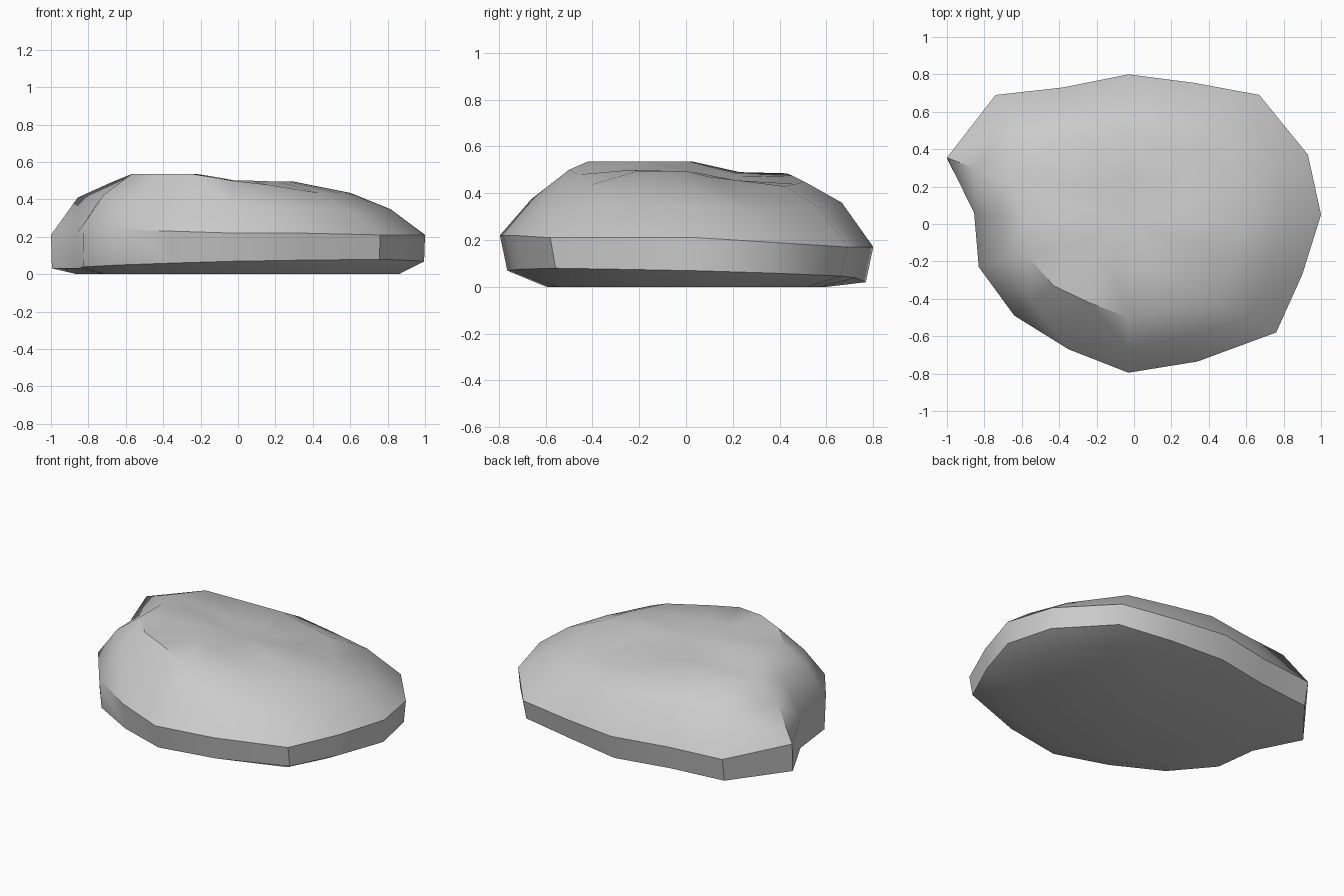
import bpy, bmesh

if "Cube" in bpy.data.objects:
    bpy.data.objects.remove(bpy.data.objects["Cube"])

# Widest outline of the boulder, clockwise from the back (x, y)
rim = [(-.03, .80), (.32, .755), (.67, .69), (.93, .37), (1, .05), (.90, -.27), (.76, -.58), (.34, -.735),
       (-.03, -.795), (-.35, -.67), (-.64, -.49), (-.83, -.23), (-.855, .06), (-1, .355), (-.74, .69), (-.38, .73)]
rim_z = [.17, .17, .17, .19, .21, .21, .21, .22, .22, .23, .24, .26, .23, .21, .17, .17]

# Edge of the sloping top plateau (x, y, z)
plateau = [(-.03, .505, .45), (.12, .47, .44), (.35, .42, .43), (.54, .2, .40), (.6, 0, .435), (.54, -.2, .435),
           (.43, -.41, .435), (.15, -.46, .48), (-.03, -.5, .5), (-.24, -.42, .535), (-.43, -.33, .535),
           (-.57, -.17, .535), (-.57, .03, .535), (-.68, .23, .49), (-.53, .43, .485), (-.27, .455, .475)]
shoulder_bulge = [.05, .045, .04, .03, .025, .02, .015, .015, .015, .01, .01, .03, .04, .06, .045, .05]
inner_z = [.455, .45, .455, .47, .495, .495, .495, .5, .5, .52, .535, .535, .535, .51, .485, .47]

bm = bmesh.new()


def ring(points):
    return [bm.verts.new(p) for p in points]


# Horizontal rings from the flat base up to the plateau
mid = [(x, y, z) for (x, y), z in zip(rim, rim_z)]
base = ring((x * .86, y * .75, 0) for x, y, z in mid)
lower = ring((x * .995, y * .96, .05 - .025 * y + (.02 * x if y < .3 or x > 0 else -.01)) for x, y, z in mid)
widest = ring(mid)
shoulder = ring(((a[0] + b[0]) / 2 * 1.02, (a[1] + b[1]) / 2 * 1.02, (a[2] + b[2]) / 2 + d)
                for a, b, d in zip(mid, plateau, shoulder_bulge))
top = ring(plateau)
inner = ring((x * .5, y * .5, z) for (x, y, _), z in zip(plateau, inner_z))
rings = [base, lower, widest, shoulder, top, inner]

# Skin the rings, then close the base and the top
n = len(rim)
for a, b in zip(rings, rings[1:]):
    for i in range(n):
        j = (i + 1) % n
        bm.faces.new((a[i], a[j], b[j], b[i]))
bm.faces.new(base)
centre = bm.verts.new((0, 0, .498))
for i in range(n):
    bm.faces.new((inner[i], inner[(i + 1) % n], centre))
bmesh.ops.recalc_face_normals(bm, faces=bm.faces)

mesh = bpy.data.meshes.new("boulder")
bm.to_mesh(mesh)
bm.free()
boulder = bpy.data.objects.new("boulder", mesh)
bpy.context.collection.objects.link(boulder)
bpy.context.view_layer.objects.active = boulder
boulder.select_set(True)
bpy.ops.object.shade_smooth_by_angle(angle=.7)
